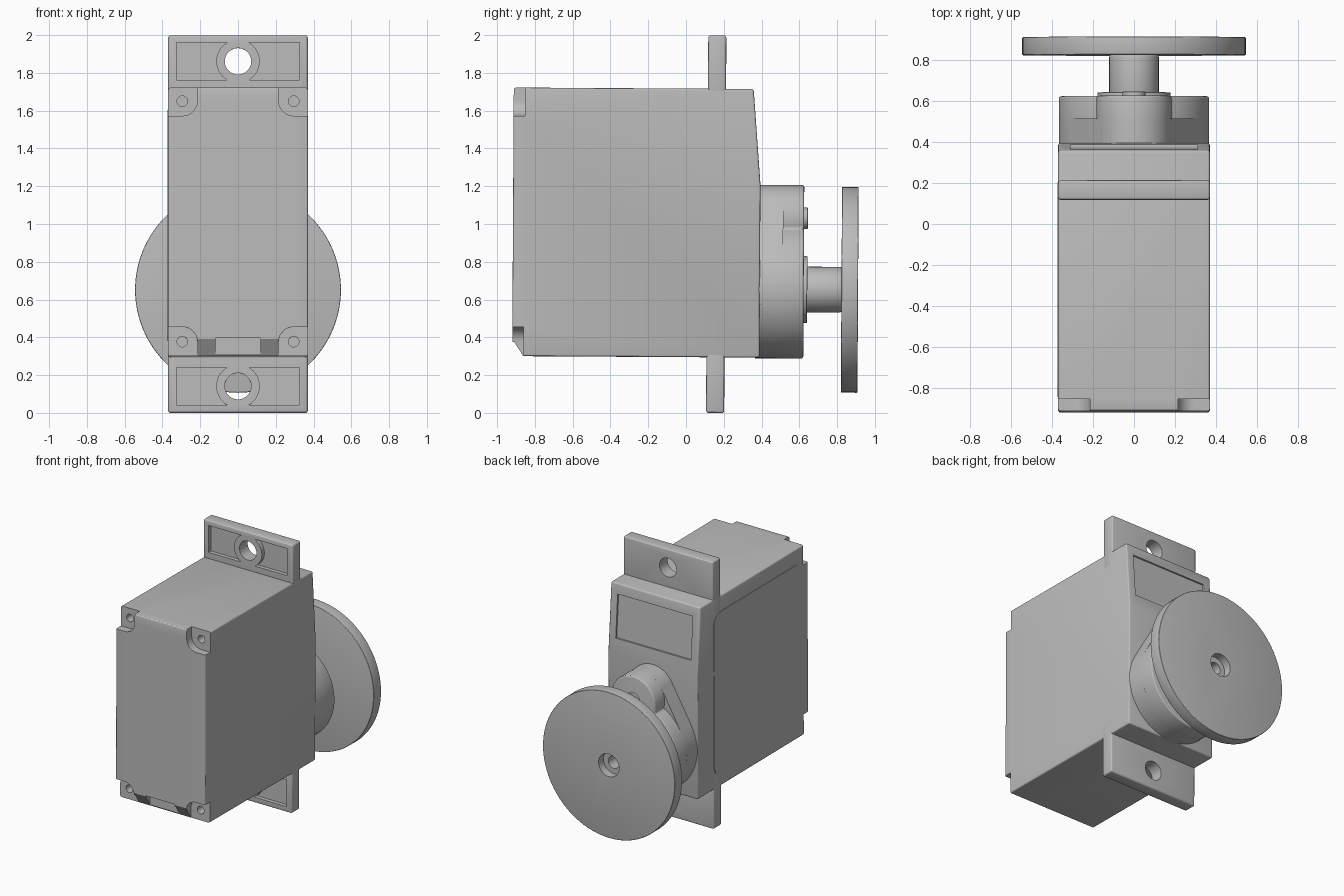
import bpy, bmesh
from math import sin, cos, pi, asin, atan2, sqrt
from mathutils import Matrix, Vector

cube = bpy.data.objects.get("Cube")
if cube:
    bpy.data.objects.remove(cube, do_unlink=True)

grey = bpy.data.materials.new("plain grey")
grey.use_nodes = True
colour = (0.5, 0.5, 0.5, 1)
grey.diffuse_color = colour
grey.node_tree.nodes["Principled BSDF"].inputs["Base Color"].default_value = colour

parts = []


def arc(cx, cz, r, a0=0.0, a1=2 * pi, n=48):
    return [(cx + r * cos(a0 + (a1 - a0) * i / n), cz + r * sin(a0 + (a1 - a0) * i / n))
            for i in range(n + 1)]


def circle(cx, cz, r, n=64):
    return arc(cx, cz, r, n=n)[:-1]


def rect(x0, x1, z0, z1):
    return [(x0, z0), (x1, z0), (x1, z1), (x0, z1)]


def round_rect(x0, x1, z0, z1, r):
    corners = [(x1 - r, z1 - r), (x0 + r, z1 - r), (x0 + r, z0 + r), (x1 - r, z0 + r)]
    return [p for k, c in enumerate(corners)
            for p in arc(*c, r, k * pi / 2, (k + 1) * pi / 2, 10)]


def prism(name, outline, a, b, axis="y"):
    """Extrude an outline, (x, z) along y or (y, z) along x, from a to b."""
    bm = bmesh.new()
    place = (lambda p: (p[0], a, p[1])) if axis == "y" else (lambda p: (a, p[0], p[1]))
    face = bm.faces.new([bm.verts.new(place(p)) for p in outline])
    ext = bmesh.ops.extrude_face_region(bm, geom=[face])
    move = Vector((0, b - a, 0)) if axis == "y" else Vector((b - a, 0, 0))
    bmesh.ops.translate(bm, vec=move,
                        verts=[g for g in ext["geom"] if isinstance(g, bmesh.types.BMVert)])
    bmesh.ops.recalc_face_normals(bm, faces=bm.faces)
    mesh = bpy.data.meshes.new(name)
    bm.to_mesh(mesh)
    bm.free()
    ob = bpy.data.objects.new(name, mesh)
    bpy.context.collection.objects.link(ob)
    mesh.materials.append(grey)
    return ob


def activate(ob):
    bpy.ops.object.select_all(action="DESELECT")
    ob.select_set(True)
    bpy.context.view_layer.objects.active = ob


def finish(ob, bevel=0.0, cutters=()):
    """Round the edges, take out the cutters and shade."""
    activate(ob)
    if bevel:
        m = ob.modifiers.new("Bevel", "BEVEL")
        m.width, m.segments, m.limit_method, m.angle_limit = bevel, 3, "ANGLE", 0.6
        bpy.ops.object.modifier_apply(modifier=m.name)
    for c in cutters:
        m = ob.modifiers.new("Cut", "BOOLEAN")
        m.operation, m.solver, m.object = "DIFFERENCE", "EXACT", c
        bpy.ops.object.modifier_apply(modifier=m.name)
    for c in cutters:
        bpy.data.objects.remove(c, do_unlink=True)
    activate(ob)
    bpy.ops.object.shade_smooth_by_angle(angle=0.5)
    parts.append(ob)


W, FRONT, BOTTOM, TOP = 0.37, -0.916, 0.295, 1.717

# Case with a sloping upper back
side = [(FRONT, BOTTOM), (0.393, BOTTOM), (0.393, 1.21), (0.354, TOP), (FRONT, TOP)]
case = prism("case", side, -W, W, "x")
cuts = []
for s in (-1, 1):
    for low in (True, False):
        z0, z1 = (0.1, 0.45) if low else (1.567, 1.9)
        x0, x1 = sorted((s * 0.215, s * 0.6))
        cuts.append(prism("corner_cutter", round_rect(x0, x1, z0, z1, 0.08), -1.1, -0.857))
        cuts.append(prism("screw_cutter", circle(s * 0.295, 0.372 if low else 1.645, 0.028, 24),
                          -0.9, -0.79))
# Cable outlet: a chamfer with a deeper notch in the middle
cuts.append(prism("chamfer_cutter", [(-1.0, 0.2), (-0.79, 0.2), (-0.857, BOTTOM),
                                     (FRONT, 0.385), (-1.0, 0.5)], -0.215, 0.215, "x"))
cuts.append(prism("notch_cutter", rect(-0.12, 0.12, 0.2, 0.39), -1.1, -0.865))
# Shallow label recess on the sloping back
cuts.append(prism("label_cutter", [(0.372, 1.32), (0.5, 1.32), (0.5, 1.64), (0.347, 1.64)],
                  -0.31, 0.31, "x"))
finish(case, 0.012, cuts)

# Thin label on one side
finish(prism("side_label", round_rect(-0.84, 0.2, 0.38, 1.6, 0.08), -W - 0.004, -W + 0.01, "x"))

# Mounting ears with a hole, a ring around it and two pockets
for name, z0, z1, zc in (("upper_ear", 1.6, 2.0, 1.862), ("lower_ear", 0.0, 0.4, 0.142)):
    ear = prism(name, rect(-W, W, z0, z1), 0.112, 0.208)
    half = asin(0.1 / 0.115)
    cuts = [prism("hole_cutter", circle(0, zc, 0.07), 0, 0.4)]
    for s in (-1, 1):
        shape = [(0.325, zc - 0.1), (0.325, zc + 0.1)] + arc(0, zc, 0.115, half, -half, 16)
        cuts.append(prism("pocket_cutter", [(s * x, z) for x, z in shape], 0, 0.142))
    finish(ear, 0.014, cuts)

# Gear housing: a tapered base below a drum with a smaller lobe
AXIS, R, LOBE, r = 0.657, 0.366, 1.026, 0.184
d = LOBE - AXIS


def housing(name, small, big, a, b, bevel=0.0):
    outline = arc(0, LOBE, r, small, pi - small, 32) + arc(0, AXIS, R, pi - big, 2 * pi + big, 64)
    if abs(Vector(outline[0]).x - outline[-1][0]) < 1e-4 and small != big:
        # shared crossing points of the two arcs
        outline = outline[:-1]
        del outline[33]
    finish(prism(name, outline, a, b), bevel)


tangent = asin((R - r) / d)
rise = (d * d + R * R - r * r) / (2 * d)
across = sqrt(R * R - rise * rise)
housing("gear_housing_base", tangent, tangent, 0.37, 0.515)
housing("gear_housing", atan2(rise - d, across), atan2(rise, across), 0.37, 0.625, 0.012)

# Idler pin, collar, output shaft and round horn
finish(prism("idler_pin", circle(0, 1.034, 0.056, 32), 0.6, 0.646), 0.004)
finish(prism("shaft_collar", circle(0, AXIS, 0.178), 0.6, 0.644), 0.005)


def bore():
    return prism("bore_cutter", circle(0, AXIS, 0.045, 32), 0.74, 1.1)


finish(prism("output_shaft", circle(0, AXIS, 0.121), 0.6, 0.832), 0.018, [bore()])
finish(prism("horn_disc", circle(0, AXIS, 0.545, 96), 0.825, 0.913), 0.004,
       [prism("counterbore_cutter", circle(0, AXIS, 0.085, 48), 0.855, 1.1), bore()])

# Lean everything very slightly backwards
lean = (Matrix.Translation((0, 0, 1)) @ Matrix.Rotation(-0.006, 4, "X")
        @ Matrix.Translation((0, 0, -1)))
for ob in parts:
    ob.data.transform(lean)
